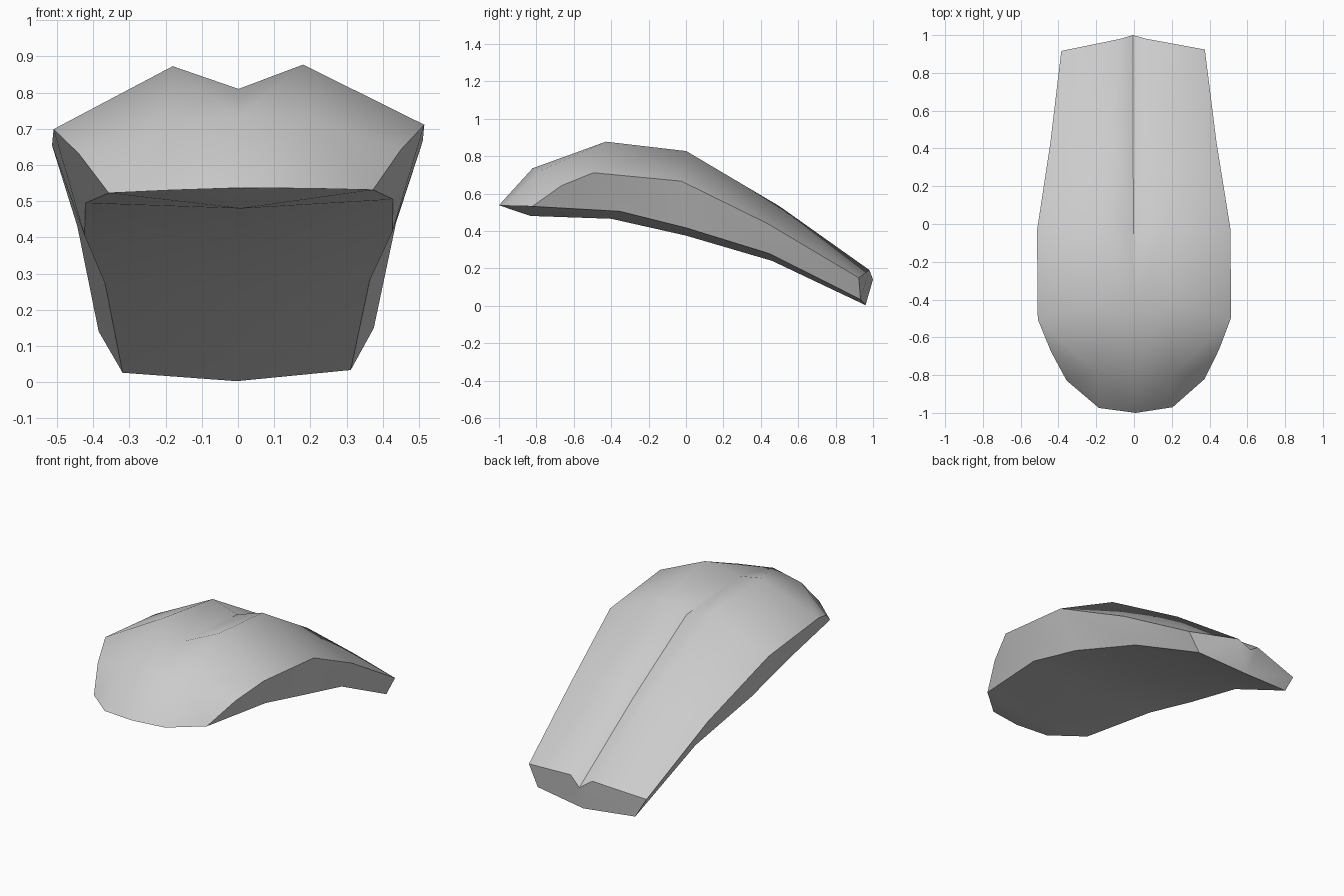
import bpy, bmesh

if "Cube" in bpy.data.objects:
    bpy.data.objects.remove(bpy.data.objects["Cube"])

# Half cross-sections from front to back: centre, ridge, rim, lower rim, keel
SECTIONS = [
    [(0, -.50, .81), (.18, -.43, .875), (.512, -.50, .705), (.425, -.36, .50), (0, -.40, .465)],
    [(0, 0, .775), (.16, 0, .825), (.512, -.03, .66), (.425, 0, .41), (0, 0, .375)],
    [(0, .50, .475), (.11, .50, .53), (.44, .43, .435), (.365, .44, .275), (0, .46, .24)],
    [(0, 1.0, .14), (.07, .98, .19), (.38, .92, .145), (.315, .93, .03), (0, .96, .003)],
]
TOP, SIDE, BOTTOM, BACK = range(4)

bm = bmesh.new()
band = bm.faces.layers.int.new("band")
rows = [[bm.verts.new(p) for p in s] for s in SECTIONS]


def face(kind, *verts):
    f = bm.faces.new(verts)
    f[band] = kind
    f.smooth = True


# Long body: two strips on top, one down the side, one underneath
for a, b in zip(rows, rows[1:]):
    for i, kind in enumerate((TOP, TOP, SIDE, BOTTOM)):
        face(kind, a[i], a[i + 1], b[i + 1], b[i])

# Back end cap
c, r, e, l, k = rows[-1]
face(BACK, c, r, e, l, k)

# Rounded nose
c, r, e, l, k = rows[0]
tip, tip_side, brow, brow_side, corner, cheek, chin = [bm.verts.new(p) for p in (
    (0, -1, .537), (.195, -.972, .533), (0, -.82, .735), (.2, -.79, .715),
    (.365, -.825, .527), (.445, -.67, .637), (0, -.83, .48))]
face(TOP, tip, tip_side, brow_side, brow)
face(TOP, tip_side, corner, brow_side)
face(TOP, corner, cheek, brow_side)
face(TOP, brow, brow_side, r, c)
face(TOP, brow_side, cheek, e, r)
face(SIDE, corner, l, cheek)
face(SIDE, cheek, l, e)
face(BOTTOM, tip, chin, corner, tip_side)
face(BOTTOM, chin, k, l, corner)

# Crisp edges where bands meet and along the central groove
bmesh.ops.recalc_face_normals(bm, faces=bm.faces)
if sum(f.normal.z for f in bm.faces if f[band] == TOP) < 0:
    bmesh.ops.reverse_faces(bm, faces=bm.faces)
groove = {row[0] for row in rows}
for edge in bm.edges:
    kinds = {f[band] for f in edge.link_faces}
    if len(kinds) > 1 or set(edge.verts) <= groove:
        edge.smooth = False

mesh = bpy.data.meshes.new("grooved_shell")
bm.to_mesh(mesh)
bm.free()
shell = bpy.data.objects.new("grooved_shell", mesh)
bpy.context.collection.objects.link(shell)

# Mirror the half, with a very slight tilt
mirror = shell.modifiers.new("mirror", 'MIRROR')
mirror.merge_threshold = 0.001
shell.rotation_euler = (0, -.012, .01)
shell.location.x = .006

grey = bpy.data.materials.new("plain_grey")
grey.diffuse_color = (.6, .6, .6, 1)
grey.use_nodes = True
grey.node_tree.nodes["Principled BSDF"].inputs["Base Color"].default_value = grey.diffuse_color
mesh.materials.append(grey)
